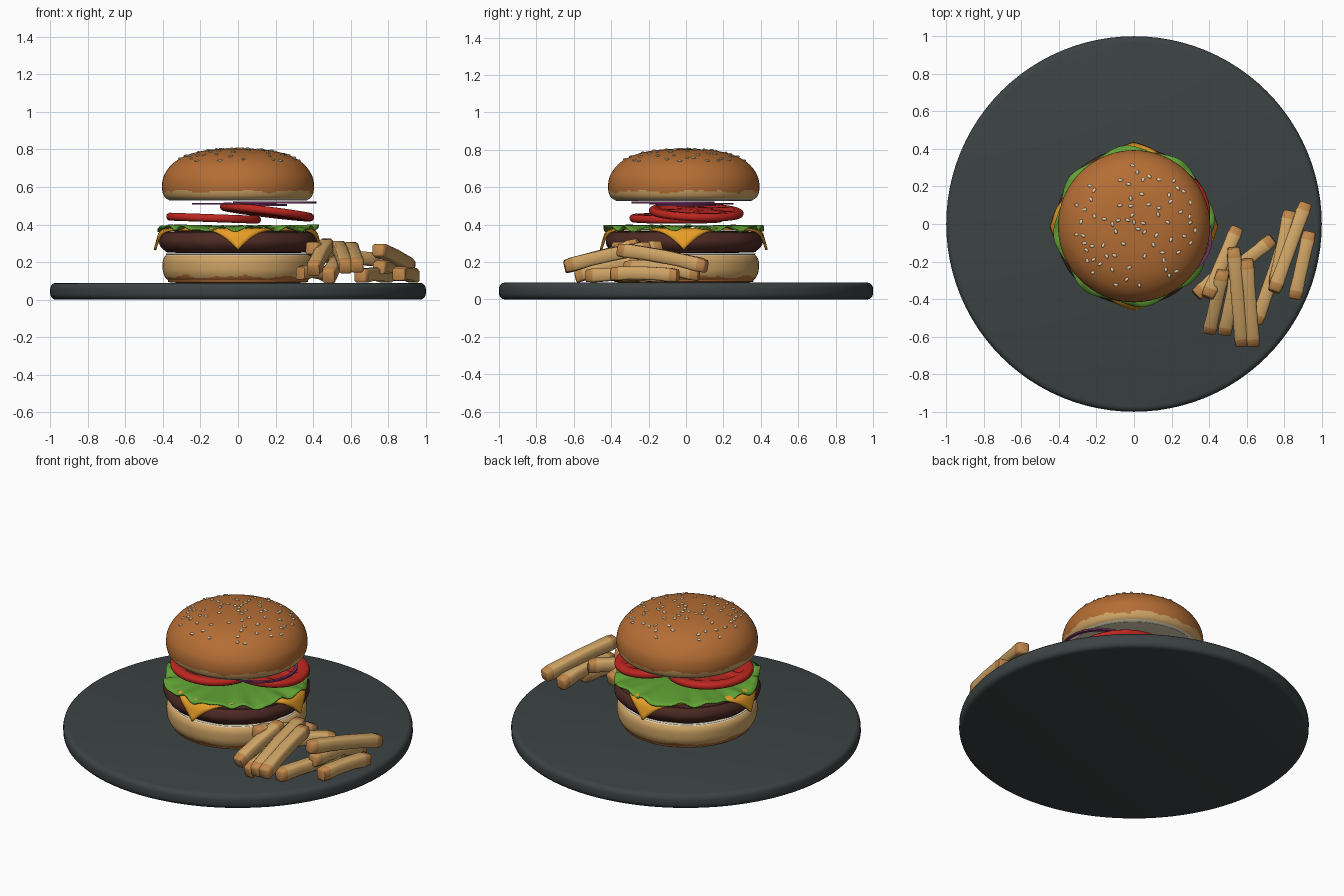
import bpy, bmesh, random
from math import sin, cos, pi, hypot, atan2, radians
from mathutils import Vector, Matrix, Euler
from mathutils.bvhtree import BVHTree

random.seed(7)
cube = bpy.data.objects.get("Cube")
if cube:
    bpy.data.objects.remove(cube)

CY = -0.012  # burger axis


def material(name, r, g, b):
    m = bpy.data.materials.new(name)
    m.use_nodes = True
    m.diffuse_color = (r, g, b, 1)
    bsdf = m.node_tree.nodes["Principled BSDF"]
    bsdf.inputs["Base Color"].default_value = (r, g, b, 1)
    bsdf.inputs["Roughness"].default_value = 0.7
    return m


SLATE = material("slate grey", .045, .056, .057)
CRUST = material("crust brown", .46, .155, .035)
GOLD = material("pale golden", .62, .37, .13)
CREAM = material("cream", .74, .66, .48)
MEAT = material("meat brown", .075, .023, .017)
CHEESE = material("cheese yellow", .82, .35, .02)
LEAF = material("leaf green", .12, .36, .035)
RED = material("tomato red", .52, .02, .014)
PURPLE = material("onion purple", .17, .03, .12)
TOAST = material("toasted tip", .52, .24, .07)


def finish(bm, name, mats, angle=40):
    bmesh.ops.recalc_face_normals(bm, faces=bm.faces)
    me = bpy.data.meshes.new(name)
    bm.to_mesh(me)
    bm.free()
    ob = bpy.data.objects.new(name, me)
    bpy.context.collection.objects.link(ob)
    for m in mats:
        me.materials.append(m)
    bpy.ops.object.select_all(action='DESELECT')
    ob.select_set(True)
    bpy.context.view_layer.objects.active = ob
    bpy.ops.object.shade_smooth_by_angle(angle=radians(angle))
    return ob


def smooth(pts, n=5):
    """Catmull-Rom curve through the points."""
    p = [Vector(q) for q in pts]
    p = [2 * p[0] - p[1]] + p + [2 * p[-1] - p[-2]]
    out = []
    for a, b, c, d in zip(p, p[1:], p[2:], p[3:]):
        for i in range(n):
            t = i / n
            out.append(.5 * (2 * b + (c - a) * t + (2 * a - 5 * b + 4 * c - d) * t * t
                             + (3 * b - a - 3 * c + d) * t ** 3))
    return out + [p[-2]]


def lathe(profile, segs=72, warp=None):
    """Spin an (r, z) profile; warp(r, z, angle) may adjust each point."""
    bm = bmesh.new()
    rows = []
    for r, z in profile:
        row = []
        for j in range(segs if r > 1e-4 else 1):
            a = 2 * pi * j / segs
            rr, zz = warp(r, z, a) if warp else (r, z)
            row.append(bm.verts.new((rr * cos(a), rr * sin(a), zz)))
        rows.append(row)
    for lo, hi in zip(rows, rows[1:]):
        for j in range(segs):
            k = (j + 1) % segs
            ring = [lo[j % len(lo)], lo[k % len(lo)], hi[k % len(hi)], hi[j % len(hi)]]
            bm.faces.new(list(dict.fromkeys(ring)))
    return bm


def paint(bm, rule):
    for f in bm.faces:
        c = f.calc_center_median()
        f.material_index = rule(c.z, atan2(c.y, c.x), hypot(c.x, c.y))


# Plate
rim = [(.965 + .035 * sin(i * pi / 10), .045 - .045 * cos(i * pi / 10) ** 1) for i in range(11)]
rim = [(.97, 0), (.985, .004), (.996, .015), (1, .03), (1, .06), (.996, .075), (.985, .086), (.97, .09)]
finish(lathe([(0, 0)] + rim + [(0, .09)], 96), "plate", [SLATE], 50)


# Buns
def ripple(a):
    return .006 * sin(7 * a) + .004 * sin(13 * a + 1) + .003 * sin(29 * a)


bun_low = smooth([(0, .09), (.33, .09), (.375, .105), (.397, .14), (.402, .18),
                  (.398, .215), (.38, .238), (.35, .246), (0, .246)], 6)
bm = lathe(bun_low, 96)
paint(bm, lambda z, a, r: 0 if z < .122 + ripple(a) else (2 if z > .236 else 1))
finish(bm, "bottom_bun", [CRUST, GOLD, CREAM]).location.y = CY

bun_top = smooth([(0, .53), (.33, .527), (.37, .532), (.396, .555), (.405, .605), (.392, .665),
                  (.345, .727), (.265, .772), (.15, .798), (0, .806)], 8)
bm = lathe(bun_top, 96)
paint(bm, lambda z, a, r: 2 if z < .537 else (1 if z < .577 + ripple(a) else 0))
dome = BVHTree.FromBMesh(bm)
finish(bm, "top_bun", [CRUST, GOLD, CREAM]).location.y = CY

# Sesame seeds
bm = bmesh.new()
placed = []
while len(placed) < 72:
    p = Vector((random.uniform(-.33, .33), random.uniform(-.33, .33), 1))
    if p.length > 1.053 or any((p - q).length < .032 for q in placed):
        continue
    placed.append(p)
    hit, normal, _, _ = dome.ray_cast(p, Vector((0, 0, -1)))
    turn = normal.to_track_quat('Z', 'Y').to_matrix().to_4x4()
    spin = Matrix.Rotation(random.uniform(0, pi), 4, 'Z')
    bmesh.ops.create_icosphere(bm, subdivisions=2, radius=1, matrix=Matrix.Translation(hit) @ turn
                               @ spin @ Matrix.Diagonal((.014, .0085, .006, 1)))
finish(bm, "sesame_seeds", [CREAM], 60).location.y = CY

# Patty
patty = smooth([(0, .25), (.34, .25), (.39, .262), (.415, .29), (.418, .318),
                (.4, .35), (.36, .364), (0, .364)])
bm = lathe(patty, 72, lambda r, z, a: (r * (1 + .006 * sin(9 * a) + .004 * sin(17 * a + z * 60)), z))
finish(bm, "patty", [MEAT], 60).location.y = CY

# Cheese slice: diamond sheet with corners folded over the patty
bm = bmesh.new()
bmesh.ops.create_grid(bm, x_segments=36, y_segments=36, size=.365,
                      matrix=Matrix.Rotation(pi / 4, 4, 'Z'))
START, BEND = .378, .045
for v in bm.verts:
    r, a = hypot(v.co.x, v.co.y), atan2(v.co.y, v.co.x)
    v.co.z = .374
    over = r - START
    if over > 0:
        turn = min(over / BEND, 1.3)
        rest = over - turn * BEND
        out = START + BEND * sin(turn) + rest * cos(turn)
        v.co = (out * cos(a), out * sin(a), .374 - BEND * (1 - cos(turn)) - rest * sin(turn))
slice_ob = finish(bm, "cheese_slice", [CHEESE], 60)
slice_ob.location.y = CY
solid = slice_ob.modifiers.new("thickness", 'SOLIDIFY')
solid.thickness, solid.offset = .014, 0


# Lettuce: frilly leaf disc
def frill(r, z, a):
    k = (r / .42) ** 5
    wave = .5 * sin(13 * a) + .35 * sin(21 * a + 1) + .3 * sin(5 * a + 2)
    return r * (1 + .03 * k * sin(8 * a + .5)), z + k * (.021 * wave - .012)


bm = lathe([(.42 * i / 14, .396) for i in range(15)], 144, frill)
leaf = finish(bm, "lettuce", [LEAF], 60)
leaf.location.y = CY
leaf.modifiers.new("thickness", 'SOLIDIFY').thickness = .008


# Tomato slices with seed pockets
def pockets(r, z, a):
    pocket = .09 < r < .2 and abs(sin(3 * a)) > .35
    return r, z * (.45 if pocket else 1)


half = [(0, .021), (.08, .021), (.1, .02), (.15, .02), (.19, .02), (.205, .021), (.236, .021),
        (.247, .015), (.252, .006)]
tomato = half + [(r, -z) for r, z in reversed(half)]
for name, spot, tilt in (("tomato_slice_right", (-.13, -.05, .434), (0, 2, 0)),
                         ("tomato_slice_left", (.155, .055, .467), (-2, 7, 0))):
    ob = finish(lathe(tomato, 72, pockets), name, [RED])
    ob.location = spot
    ob.rotation_euler = Euler([radians(t) for t in tilt])

# Onion rings
for i, (x, y, z, r) in enumerate([(.195, -.07, .518, .222), (-.02, .03, .511, .225), (.1, .0, .505, .16)]):
    ring = [(r, -.005), (r, .005), (r - .018, .005), (r - .018, -.005), (r, -.005)]
    bm = lathe(ring, 64)
    bmesh.ops.remove_doubles(bm, verts=bm.verts, dist=1e-5)
    finish(bm, f"onion_ring_{i + 1}", [PURPLE]).location = (x, y, z)


# Fries: softly bent rounded sticks with toasted tips
def fry(index, a, b, bend=.015, w=.036):
    a, b = Vector(a), Vector(b)
    axis = (b - a).normalized()
    side = axis.cross(Vector((0, 0, 1))).normalized()
    up = side.cross(axis)
    tip = .045 / (b - a).length
    stops = [(0, .72), (.012, .92), (tip, 1.04), (.3, .96), (.5, .98), (.7, .96),
             (1 - tip, 1.04), (.988, .92), (1, .72)]
    corners = [(.72, -1), (1, -.72), (1, .72), (.72, 1), (-.72, 1), (-1, .72), (-1, -.72), (-.72, -1)]
    bm = bmesh.new()
    rings = []
    for t, s in stops:
        mid = a.lerp(b, t) + up * bend * (4 * t * (1 - t) - .5)
        rings.append([bm.verts.new(mid + w * s * (u * side + v * up)) for u, v in corners])
    for k, (p, q) in enumerate(zip(rings, rings[1:])):
        for j in range(8):
            f = bm.faces.new((p[j], p[j - 1], q[j - 1], q[j]))
            f.material_index = int(k < 2 or k > 5)
    for end in (rings[0], rings[-1]):
        bm.faces.new(end).material_index = 1
    finish(bm, f"fry_{index}", [GOLD, TOAST], 50)


FRIES = [
    ((.39, -.39, .28), (.55, -.02, .2)),
    ((.33, -.38, .15), (.5, -.22, .13)),
    ((.4, -.58, .16), (.475, -.25, .3)),
    ((.575, -.65, .18), (.53, -.13, .29)),
    ((.635, -.65, .18), (.6, -.19, .28)),
    ((.5, -.27, .2), (.74, -.08, .22)),
    ((.745, -.36, .27), (.915, .11, .18)),
    ((.75, -.33, .18), (.83, .07, .14)),
    ((.855, -.4, .14), (.935, -.04, .13)),
    ((.48, -.59, .13), (.55, -.25, .21)),
    ((.65, -.53, .13), (.8, -.1, .13)),
]
for i, (a, b) in enumerate(FRIES):
    fry(i + 1, a, b, .02 if i % 2 else .01)
